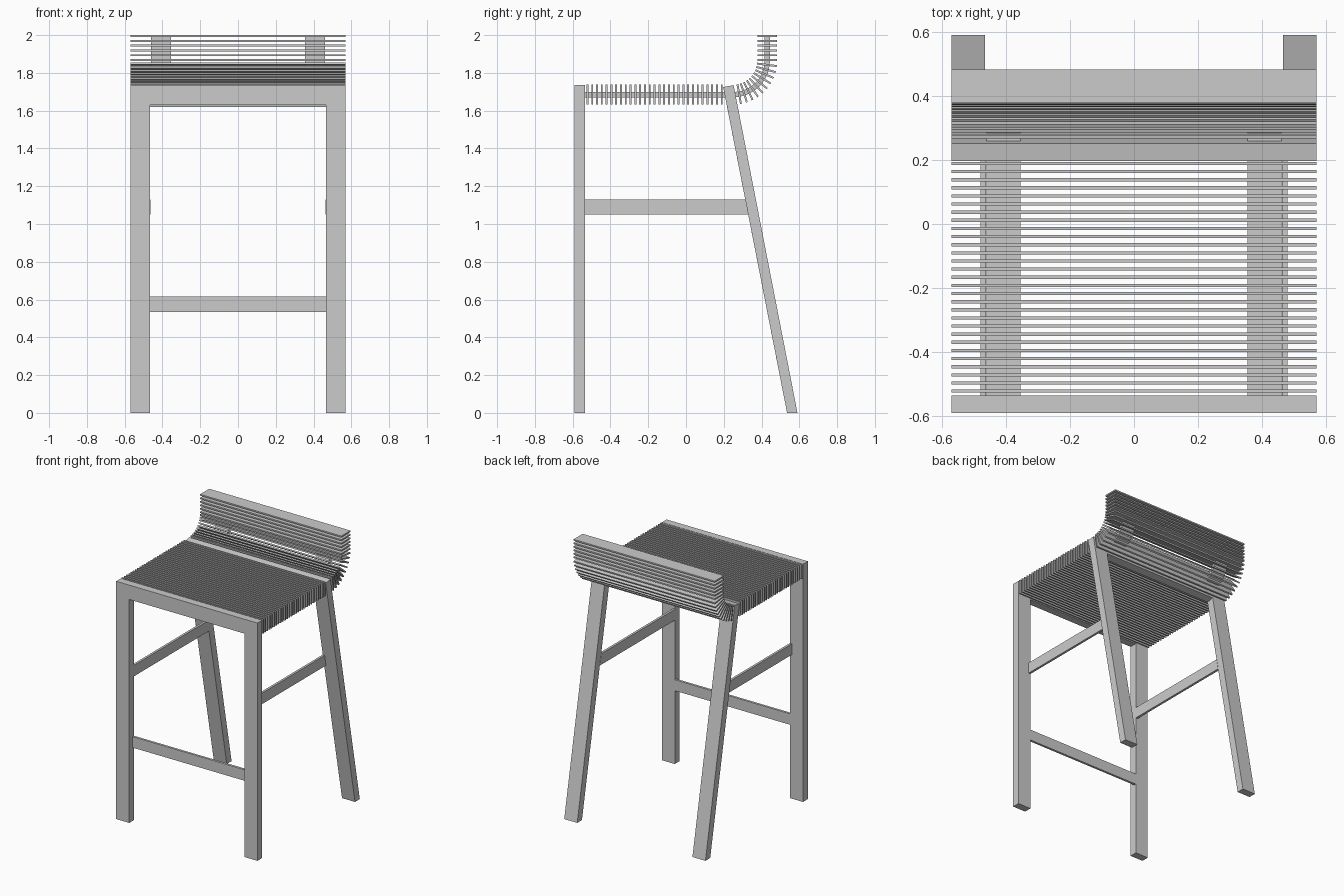
import bpy, bmesh, math

if "Cube" in bpy.data.objects:
    bpy.data.objects.remove(bpy.data.objects["Cube"])

grey = bpy.data.materials.new("plain grey")
grey.diffuse_color = (0.6, 0.6, 0.6, 1)
grey.use_nodes = True
grey.node_tree.nodes["Principled BSDF"].inputs["Base Color"].default_value = grey.diffuse_color

HALF = 0.57          # half width of the stool
LEG_W = 0.105        # leg face width and slat depth
LEG_T = 0.055        # leg thickness
SEAT_TOP = 1.735
SEAT_MID = 1.685
FRONT = -0.59


def extrude(name, near, far):
    """Solid between two matching loops of 3D points."""
    bm = bmesh.new()
    a = [bm.verts.new(p) for p in near]
    b = [bm.verts.new(p) for p in far]
    bm.faces.new(a)
    bm.faces.new(b[::-1])
    n = len(a)
    for i in range(n):
        j = (i + 1) % n
        bm.faces.new((a[j], a[i], b[i], b[j]))
    bmesh.ops.recalc_face_normals(bm, faces=bm.faces)
    me = bpy.data.meshes.new(name)
    bm.to_mesh(me)
    bm.free()
    me.materials.append(grey)
    ob = bpy.data.objects.new(name, me)
    bpy.context.collection.objects.link(ob)
    return ob


def side_prism(name, yz, x0, x1):
    return extrude(name, [(x0, y, z) for y, z in yz], [(x1, y, z) for y, z in yz])


def rect(a0, a1, b0, b1):
    return [(a0, b0), (a1, b0), (a1, b1), (a0, b1)]


# Upside-down U frames: two legs joined by a top rail
def leg_frame(name, y_foot, y_top, drop):
    inner, under = HALF - LEG_W, SEAT_TOP - LEG_W
    u = [(-HALF, 0), (-inner, 0), (-inner, under), (inner, under),
         (inner, 0), (HALF, 0), (HALF, SEAT_TOP), (-HALF, SEAT_TOP)]
    lean = lambda z: y_foot + (y_top - y_foot) * z / SEAT_TOP
    near = [(x, lean(z), z - (drop if z > 1 else 0)) for x, z in u]
    far = [(x, lean(z) + LEG_T, z) for x, z in u]
    extrude(name, near, far)


leg_frame("front_leg_frame", FRONT, FRONT, 0)
leg_frame("back_leg_frame", 0.535, 0.197, 0.01)

# Thin stretchers
inner = HALF - LEG_W
side_prism("front_stretcher", rect(-0.552, -0.535, 0.535, 0.615), -inner, inner)
for side, s in (("left", -1), ("right", 1)):
    side_prism(side + "_stretcher",
               [(-0.535, 1.05), (0.331, 1.05), (0.316, 1.13), (-0.535, 1.13)],
               s * 0.463, s * 0.48)

# Seat line: flat, then a quarter arc, then straight up
Y0, ARC_Y, R = FRONT + LEG_T, 0.25, 0.18
FLAT = ARC_Y - Y0
ARC = R * math.pi / 2
TOTAL = FLAT + ARC + 2.0 - (SEAT_MID + R)


def seat_line(s):
    """Position and direction angle at distance s along the seat."""
    if s < FLAT:
        return Y0 + s, SEAT_MID, 0.0
    if s < FLAT + ARC:
        t = (s - FLAT) / R
        return ARC_Y + R * math.sin(t), SEAT_MID + R * (1 - math.cos(t)), t
    return ARC_Y + R, SEAT_MID + R + s - FLAT - ARC, math.pi / 2


def offset(s, d):
    y, z, t = seat_line(s)
    return y - d * math.sin(t), z + d * math.cos(t)


# Curved bearers under the slats
steps = [0] + [FLAT + ARC * i / 16 for i in range(17)] + [TOTAL - 0.005]
strip = [offset(s, -0.014) for s in steps] + [offset(s, 0.014) for s in reversed(steps)]
for side, s in (("left", -1), ("right", 1)):
    side_prism(side + "_bearer", strip, s * 0.355, s * 0.461)


# Slats across the seat and up the backrest
def slat(name, s):
    y, z, t = seat_line(s)
    c, n = math.cos(t), math.sin(t)
    pts = [(y + a * c - b * n, z + a * n + b * c)
           for a, b in rect(-0.005, 0.005, -LEG_W / 2, LEG_W / 2)]
    side_prism(name, pts, -HALF, HALF)


PITCH = 0.0254
for i in range(29):
    slat("seat_slat", 0.013 + i * PITCH)
s = TOTAL - 0.005
while s > FLAT + 0.012:
    slat("back_slat", s)
    s -= PITCH
